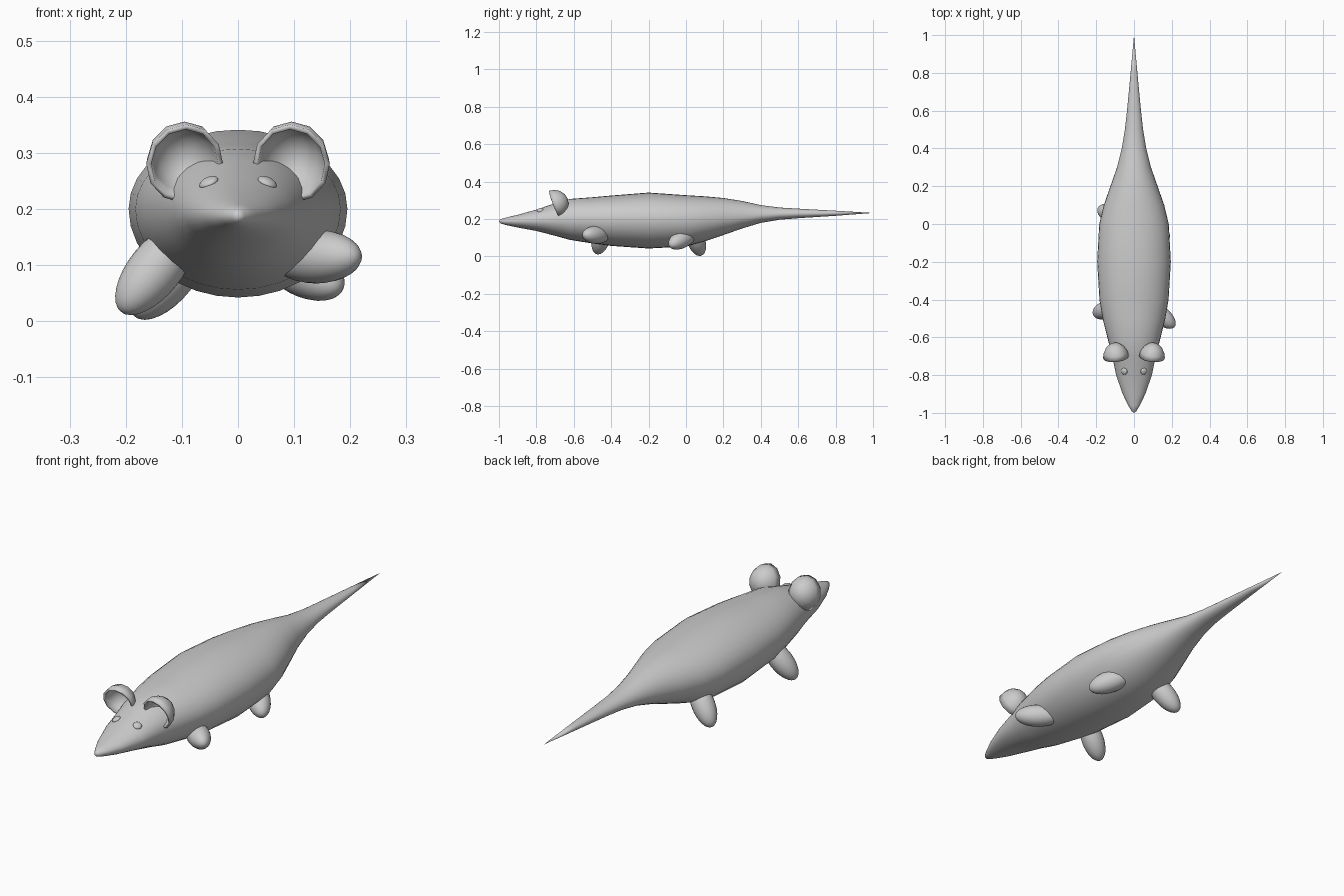
import bpy, bmesh, math
from mathutils import Vector

if "Cube" in bpy.data.objects:
    bpy.data.objects.remove(bpy.data.objects["Cube"])


def finish(bm, name, angle=180):
    bmesh.ops.recalc_face_normals(bm, faces=bm.faces)
    mesh = bpy.data.meshes.new(name)
    bm.to_mesh(mesh)
    bm.free()
    ob = bpy.data.objects.new(name, mesh)
    bpy.context.collection.objects.link(ob)
    bpy.ops.object.select_all(action='DESELECT')
    ob.select_set(True)
    bpy.context.view_layer.objects.active = ob
    bpy.ops.object.shade_smooth_by_angle(angle=math.radians(angle))
    return ob


def ellipsoid(name, centre, axis, radii):
    """Sphere scaled by radii, with its local z turned to the given axis."""
    bm = bmesh.new()
    bmesh.ops.create_uvsphere(bm, u_segments=24, v_segments=16, radius=1)
    turn = Vector(axis).to_track_quat('Z', 'Y')
    for v in bm.verts:
        v.co = turn @ Vector(c * r for c, r in zip(v.co, radii)) + Vector(centre)
    return finish(bm, name)


# Body, snout and tail: one loft of (y, half width, bottom z, widest z, top z)
sections = [
    (-0.992, 0.012, 0.176, 0.187, 0.199),
    (-0.96, 0.031, 0.167, 0.187, 0.208),
    (-0.9, 0.060, 0.154, 0.189, 0.222),
    (-0.8, 0.095, 0.136, 0.192, 0.250),
    (-0.7, 0.115, 0.110, 0.196, 0.284),
    (-0.62, 0.136, 0.088, 0.199, 0.307),
    (-0.5, 0.166, 0.069, 0.200, 0.316),
    (-0.4, 0.183, 0.056, 0.200, 0.325),
    (-0.2, 0.195, 0.042, 0.200, 0.341),
    (0.0, 0.184, 0.053, 0.200, 0.327),
    (0.1, 0.160, 0.080, 0.202, 0.321),
    (0.2, 0.125, 0.114, 0.206, 0.312),
    (0.3, 0.090, 0.149, 0.212, 0.296),
    (0.4, 0.065, 0.179, 0.219, 0.274),
    (0.5, 0.048, 0.196, 0.225, 0.261),
    (0.6, 0.037, 0.204, 0.228, 0.255),
    (0.8, 0.018, 0.217, 0.231, 0.244),
]
SEG = 32
bm = bmesh.new()
rings = []
for y, w, lo, mid, hi in sections:
    ring = []
    for i in range(SEG):
        a = math.tau * i / SEG
        s = math.sin(a)
        ring.append(bm.verts.new((w * math.cos(a), y,
                                  mid + s * ((hi - mid) if s > 0 else (mid - lo)))))
    rings.append(ring)
for r0, r1 in zip(rings, rings[1:]):
    for i in range(SEG):
        j = (i + 1) % SEG
        bm.faces.new((r0[i], r0[j], r1[j], r1[i]))
nose, tail_tip = bm.verts.new((0, -1, 0.187)), bm.verts.new((0, 1, 0.232))
for ring, tip in ((rings[0], nose), (rings[-1], tail_tip)):
    for i in range(SEG):
        bm.faces.new((ring[i], ring[(i + 1) % SEG], tip))
finish(bm, "body")

# Legs: four stubby ovals, each posed differently
legs = {
    "front_leg_right": ((0.139, -0.48, 0.115), (0.75, -0.65, 0.0)),
    "front_leg_left": ((-0.147, -0.455, 0.093), (-0.6, -0.2, -0.75)),
    "hind_leg_right": ((0.114, -0.02, 0.093), (0.67, -0.65, -0.35)),
    "hind_leg_left": ((-0.123, 0.055, 0.084), (-0.6, 0.25, -0.75)),
}
for name, (centre, axis) in legs.items():
    ellipsoid(name, centre, axis, (0.048, 0.048, 0.1))

for side, label in ((1, "right"), (-1, "left")):
    # Eyes: small ovals set flush in the head
    ellipsoid("eye_" + label, (0.052 * side, -0.78, 0.247),
              (0.4 * side, -0.25, 0.85), (0.018, 0.018, 0.009))

    # Ears: coarse cupped shells opening forward and slightly down
    bm = bmesh.new()
    turn = Vector((0.1 * side, 0.93, 0.36)).to_track_quat('Z', 'Y')
    bmesh.ops.create_uvsphere(bm, u_segments=12, v_segments=8, radius=1)
    bmesh.ops.delete(bm, geom=[v for v in bm.verts if v.co.z < -0.01], context='VERTS')
    for v in bm.verts:
        v.co = turn @ Vector((v.co.x * 0.06, v.co.y * 0.066, v.co.z * 0.07))
        v.co += Vector((0.095 * side, -0.706, 0.28))
    ear = finish(bm, "ear_" + label, 40)
    shell = ear.modifiers.new("thickness", 'SOLIDIFY')
    shell.thickness = 0.009
